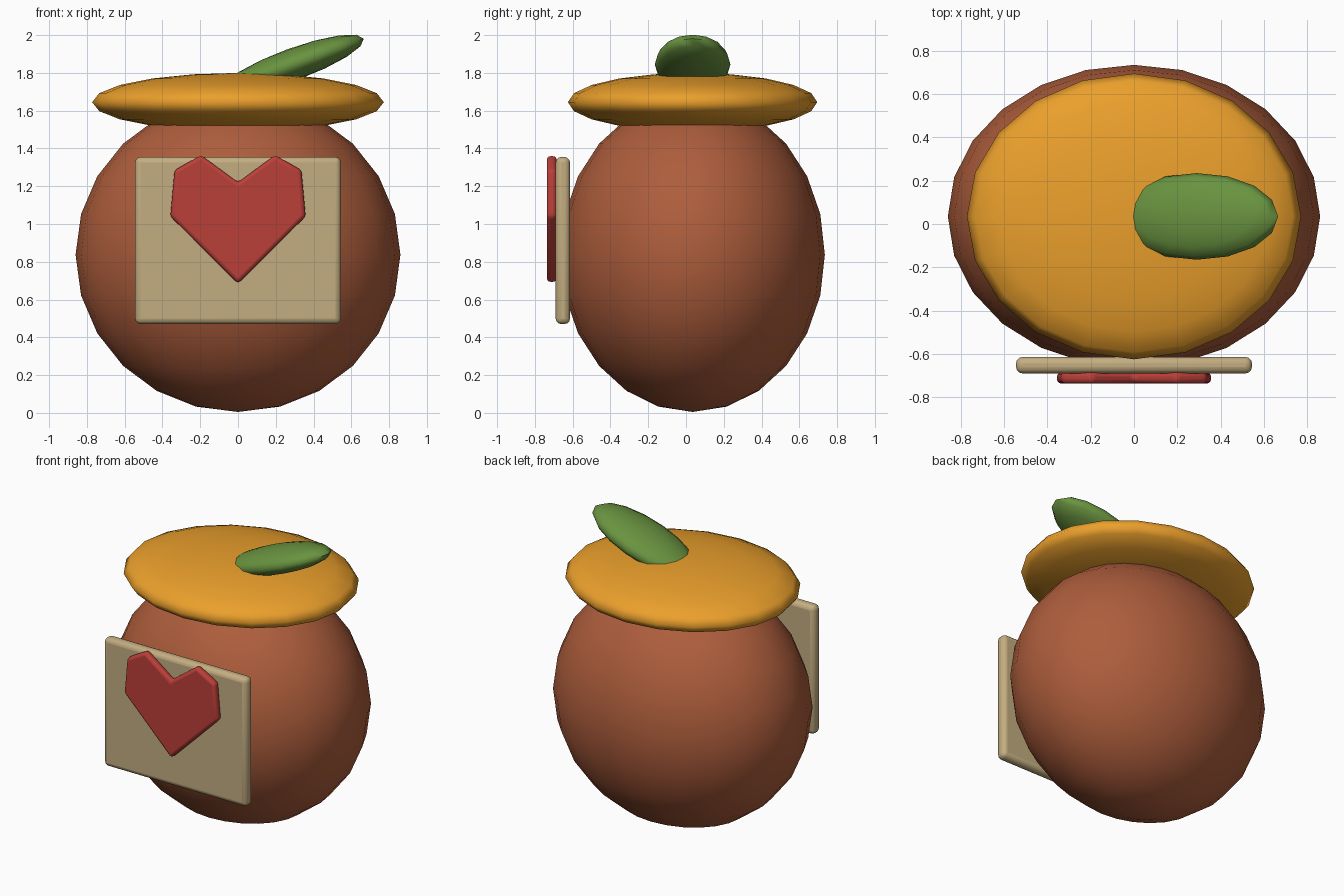
import bpy, bmesh
from math import radians

if "Cube" in bpy.data.objects:
    bpy.data.objects.remove(bpy.data.objects["Cube"])


def finish(ob, name, color, angle=40):
    ob.name = name
    mat = bpy.data.materials.new(name + "_colour")
    mat.diffuse_color = (*color, 1)
    mat.use_nodes = True
    mat.node_tree.nodes["Principled BSDF"].inputs["Base Color"].default_value = mat.diffuse_color
    ob.data.materials.append(mat)
    bpy.ops.object.select_all(action='DESELECT')
    ob.select_set(True)
    bpy.context.view_layer.objects.active = ob
    bpy.ops.object.shade_smooth_by_angle(angle=radians(angle))
    return ob


def ellipsoid(name, loc, radii, segs, rings, color, tilt=0):
    bpy.ops.mesh.primitive_uv_sphere_add(segments=segs, ring_count=rings, radius=1,
                                         location=loc, rotation=(0, radians(tilt), 0))
    ob = bpy.context.object
    ob.scale = radii
    bpy.ops.object.transform_apply(location=False, rotation=False, scale=True)
    return finish(ob, name, color, 80)


def slab(name, outline, y_front, y_back, bevel, color):
    # outline in x/z, extruded along y, with rounded edges
    bm = bmesh.new()
    face = bm.faces.new([bm.verts.new((x, y_front, z)) for x, z in outline])
    ext = bmesh.ops.extrude_face_region(bm, geom=[face])
    verts = [g for g in ext['geom'] if isinstance(g, bmesh.types.BMVert)]
    bmesh.ops.translate(bm, verts=verts, vec=(0, y_back - y_front, 0))
    bmesh.ops.recalc_face_normals(bm, faces=bm.faces)
    me = bpy.data.meshes.new(name)
    bm.to_mesh(me)
    bm.free()
    ob = bpy.data.objects.new(name, me)
    bpy.context.collection.objects.link(ob)
    mod = ob.modifiers.new("round", 'BEVEL')
    mod.width = bevel
    mod.segments = 3
    mod.limit_method = 'ANGLE'
    return finish(ob, name, color)


# Round pot body, flattened lid and tilted leaf
ellipsoid("body", (0, 0.035, 0.837), (0.86, 0.70, 0.832), 24, 12, (0.42, 0.11, 0.045))
ellipsoid("lid", (0, 0.035, 1.645), (0.772, 0.66, 0.155), 20, 10, (0.83, 0.35, 0.025))
ellipsoid("leaf", (0.29, 0.035, 1.845), (0.40, 0.20, 0.085), 16, 8, (0.14, 0.29, 0.05), -20)

# Label plate on the front
slab("label_plate", [(-0.545, 0.47), (0.545, 0.47), (0.545, 1.355), (-0.545, 1.355)],
     -0.69, -0.614, 0.03, (0.55, 0.42, 0.22))

# Heart emblem, right half mirrored to the left
right = [(0.358, 1.04), (0.336, 1.285), (0.195, 1.365)]
heart = [(0, 0.685)] + right + [(0, 1.22)] + [(-x, z) for x, z in reversed(right)]
slab("heart", heart, -0.737, -0.685, 0.02, (0.50, 0.05, 0.04))
